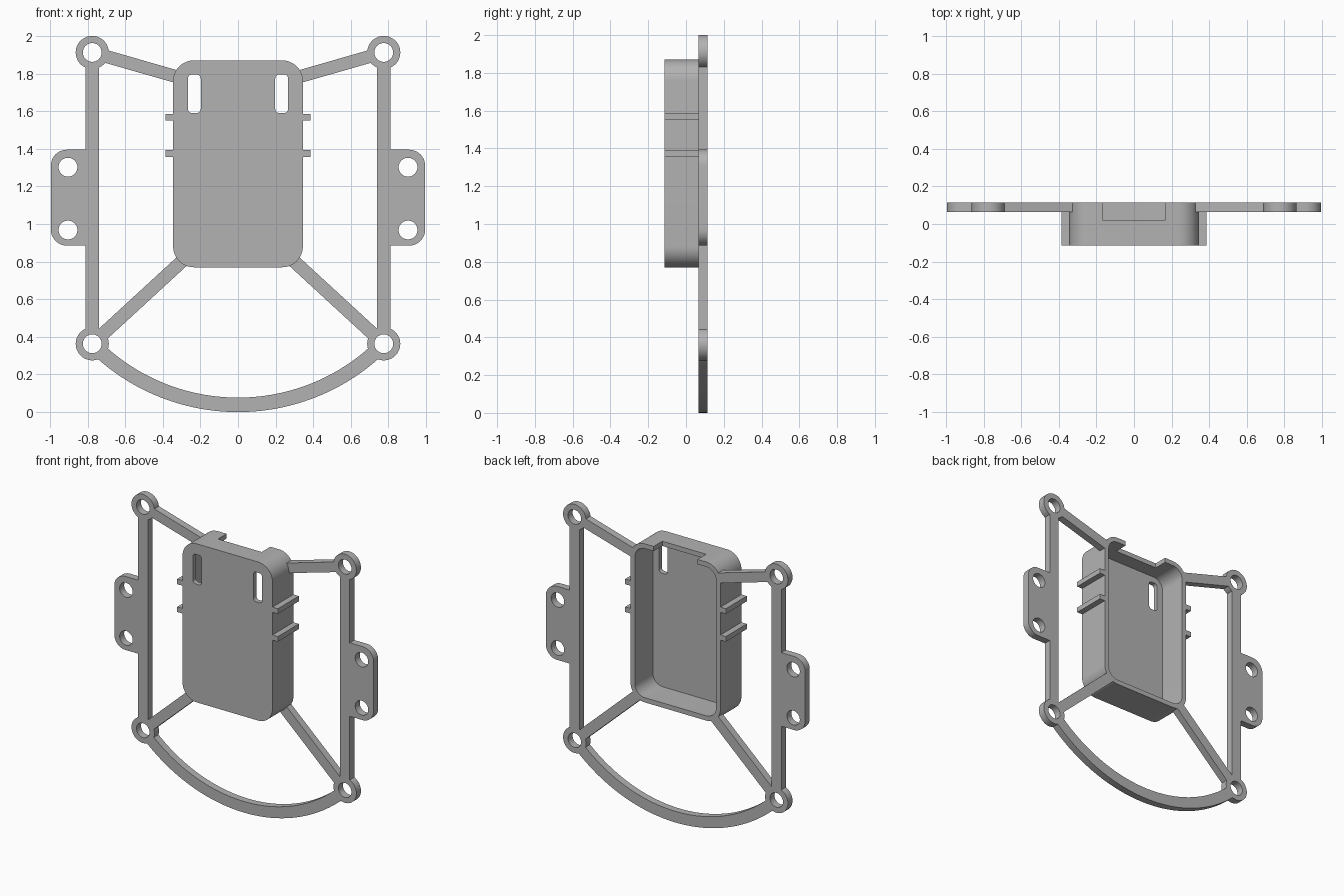
import bpy, bmesh, math
from math import pi, cos, sin
from mathutils import Vector

old = bpy.data.objects.get("Cube")
if old:
    bpy.data.objects.remove(old, do_unlink=True)

grey = bpy.data.materials.new("matte grey")
grey.use_nodes = True
grey.diffuse_color = (0.45, 0.45, 0.45, 1)
grey.node_tree.nodes["Principled BSDF"].inputs["Base Color"].default_value = (0.45, 0.45, 0.45, 1)

BACK, FRONT, PLATE = 0.115, -0.115, 0.065   # depth limits
WALL = 0.033


def prism(name, outline, y0, y1):
    """Extrude an (x, z) outline along y."""
    bm = bmesh.new()
    face = bm.faces.new([bm.verts.new((x, y0, z)) for x, z in outline])
    ext = bmesh.ops.extrude_face_region(bm, geom=[face])
    moved = [v for v in ext["geom"] if isinstance(v, bmesh.types.BMVert)]
    bmesh.ops.translate(bm, verts=moved, vec=(0, y1 - y0, 0))
    bmesh.ops.recalc_face_normals(bm, faces=bm.faces)
    mesh = bpy.data.meshes.new(name)
    bm.to_mesh(mesh)
    bm.free()
    mesh.materials.append(grey)
    obj = bpy.data.objects.new(name, mesh)
    bpy.context.collection.objects.link(obj)
    return obj


def arc(cx, cz, r, a0, a1, n):
    return [(cx + r * cos(a0 + (a1 - a0) * i / n), cz + r * sin(a0 + (a1 - a0) * i / n))
            for i in range(n + 1)]


def circle(cx, cz, r):
    return arc(cx, cz, r, 0, 2 * pi, 48)[:-1]


def rounded(x0, x1, z0, z1, r):
    pts = []
    corners = [(x1 - r, z1 - r), (x0 + r, z1 - r), (x0 + r, z0 + r), (x1 - r, z0 + r)]
    for k, (cx, cz) in enumerate(corners):
        pts += arc(cx, cz, r, k * pi / 2, (k + 1) * pi / 2, 12)
    return pts


def rect(x0, x1, z0, z1):
    return [(x0, z0), (x1, z0), (x1, z1), (x0, z1)]


def bar(p, q, width):
    p, q = Vector(p), Vector(q)
    d = (q - p).normalized()
    n = Vector((-d.y, d.x)) * width / 2
    return [p + n, q + n, q - n, p - n]


def combine(base, others, operation):
    """Apply a boolean with each of the other objects, then discard them."""
    for other in others:
        mod = base.modifiers.new("join", "BOOLEAN")
        mod.operation, mod.solver, mod.object = operation, "EXACT", other
        graph = bpy.context.evaluated_depsgraph_get()
        result = bpy.data.meshes.new_from_object(base.evaluated_get(graph))
        base.modifiers.clear()
        base.data = result
        bpy.data.objects.remove(other, do_unlink=True)


def plate(outline):
    return prism("frame_piece", outline, PLATE, BACK)


def cutter(outline, y0=-0.3, y1=0.3):
    obj = prism("cutter", outline, y0, y1)
    obj.hide_render = True
    return obj


# Frame: curved lower rail, then posts, eyelets, arms and side tabs
mid, half = (0, 1.125), math.atan2(0.775, 0.762)
rail = arc(*mid, 1.125, -pi / 2 - half, -pi / 2 + half, 64)
rail += arc(*mid, 1.048, -pi / 2 + half, -pi / 2 - half, 64)
frame = plate(rail)
frame.name = "frame"
TOP, LOW, POST = 1.912, 0.363, 0.775
pieces, holes = [], []
for s in (-1, 1):
    pieces.append(plate(rect(s * POST - 0.037, s * POST + 0.037, LOW, TOP)))
    for z in (LOW, TOP):
        pieces.append(plate(circle(s * POST, z, 0.088)))
        holes.append(cutter(circle(s * POST, z, 0.05)))
    pieces.append(plate(bar((s * POST, TOP), (s * 0.27, 1.767), 0.068)))
    pieces.append(plate(bar((s * POST, LOW), (s * 0.24, 0.855), 0.07)))
    # Side tab: rounded outside, square where it meets the post
    tab = [(s * 0.745, 0.885)] + [(s * x, z) for x, z in
           arc(0.91, 0.97, 0.085, -pi / 2, 0, 12) + arc(0.91, 1.31, 0.085, 0, pi / 2, 12)]
    pieces.append(plate(tab + [(s * 0.745, 1.395)]))
    holes += [cutter(circle(s * 0.904, z, 0.05)) for z in (0.968, 1.302)]
combine(frame, pieces, "UNION")
shell = rounded(-0.345, 0.345, 0.77, 1.87, 0.11)
combine(frame, holes + [cutter(shell)], "DIFFERENCE")

# Housing: open-backed tray with two slots and a notch in its top wall
housing = prism("housing", shell, FRONT, BACK)
cavity = rounded(-0.345 + WALL, 0.345 - WALL, 0.77 + WALL, 1.87 - WALL, 0.11 - WALL)
cuts = [cutter(cavity, FRONT + WALL, 0.3),
        cutter(rect(-0.168, 0.168, 1.75, 1.95), 0.02, 0.3)]
for s in (-1, 1):
    x = s * 0.232
    cuts.append(cutter(rounded(x - 0.034, x + 0.034, 1.59, 1.795, 0.022)))
combine(housing, cuts, "DIFFERENCE")

# Ribs on both sides of the housing
finished = [frame, housing]
for side, s in (("right", -1), ("left", 1)):
    for level, z in (("lower", 1.357), ("upper", 1.55)):
        xs = sorted((s * 0.345, s * 0.386))
        finished.append(prism(f"{side}_{level}_rib", rect(*xs, z, z + 0.036), FRONT, BACK))

# Smooth the round edges and keep the corners crisp
for obj in bpy.context.view_layer.objects:
    obj.select_set(obj in finished)
bpy.context.view_layer.objects.active = frame
bpy.ops.object.shade_smooth_by_angle(angle=math.radians(30))
